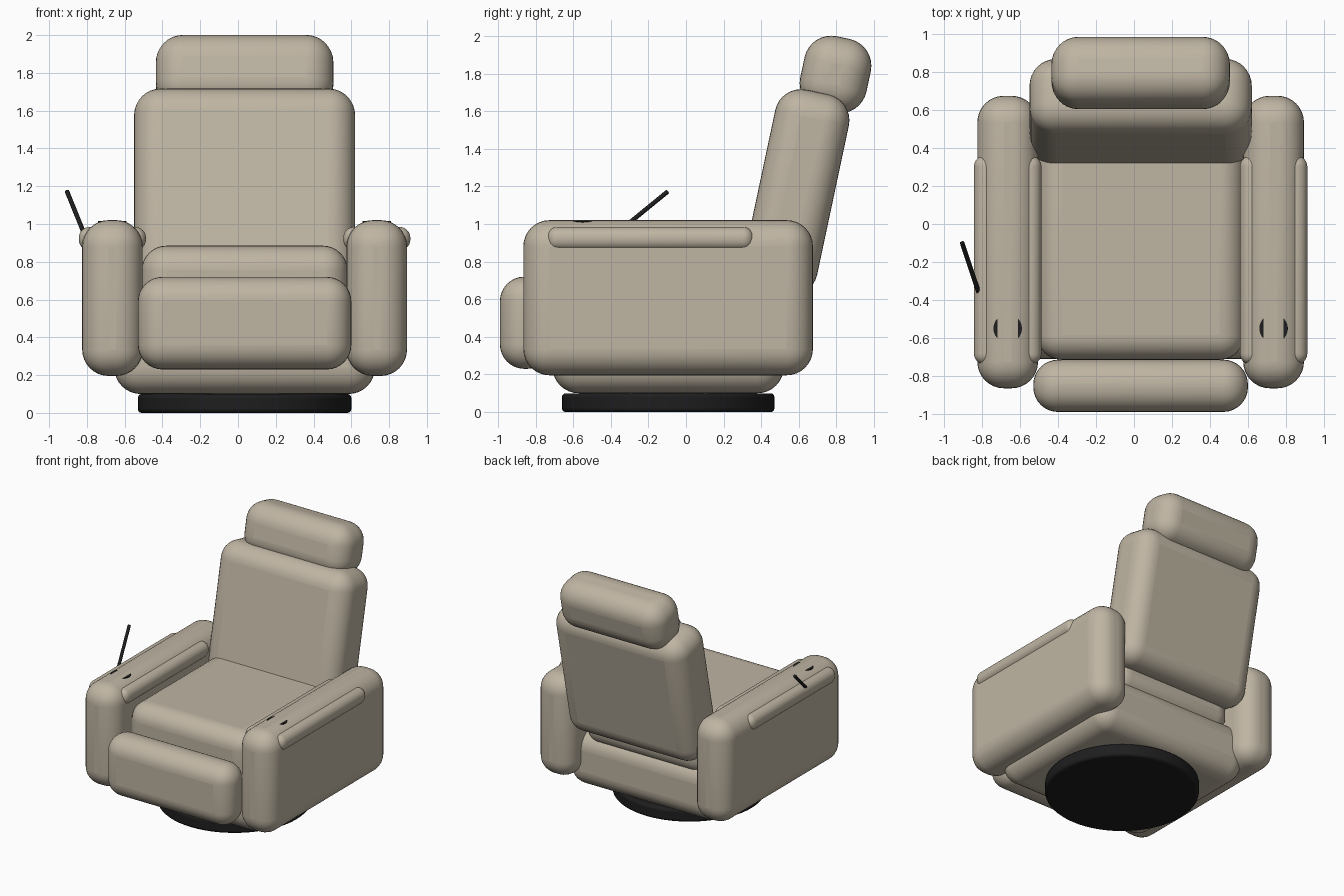
import bpy, math
from mathutils import Vector

if "Cube" in bpy.data.objects:
    bpy.data.objects.remove(bpy.data.objects["Cube"])

CX = 0.035  # chair centre line


def material(name, rgb):
    m = bpy.data.materials.new(name)
    m.diffuse_color = (*rgb, 1)
    m.use_nodes = True
    m.node_tree.nodes["Principled BSDF"].inputs["Base Color"].default_value = m.diffuse_color
    return m


BEIGE = material("beige_upholstery", (0.52, 0.46, 0.365))
BLACK = material("black_plastic", (0.013, 0.013, 0.014))


def finish(ob, name, mat, bevel=0, segments=8):
    ob.name = name
    ob.data.materials.append(mat)
    if bevel:
        b = ob.modifiers.new("rounding", 'BEVEL')
        b.width, b.segments = bevel, segments
        b.limit_method = 'ANGLE'
        b.angle_limit = math.radians(40)
    bpy.ops.object.shade_smooth_by_angle(angle=math.radians(35))
    return ob


def cushion(name, centre, size, bevel, tilt=0):
    """Rounded box, optionally leaning back."""
    bpy.ops.mesh.primitive_cube_add(size=1, location=centre)
    ob = bpy.context.object
    ob.scale = size
    bpy.ops.object.transform_apply(location=False, rotation=False, scale=True)
    ob.rotation_euler.x = -math.radians(tilt)
    return finish(ob, name, BEIGE, bevel)


def cylinder(name, centre, radius, height, bevel=0, sides=64):
    bpy.ops.mesh.primitive_cylinder_add(vertices=sides, radius=radius,
                                        depth=height, location=centre)
    return finish(bpy.context.object, name, BLACK, bevel, 3)


# swivel base and body
cylinder("swivel_base", (CX, -0.095, 0.05), 0.565, 0.10, 0.02)
cushion("body", (CX, -0.095, 0.325), (1.38, 1.23, 0.45), 0.14)

# seat, footrest, backrest and headrest
cushion("seat", (CX, -0.1, 0.67), (1.09, 1.23, 0.43), 0.13)
cushion("footrest", (CX, -0.852, 0.475), (1.13, 0.275, 0.49), 0.13)
cushion("backrest", (CX, 0.586, 1.168), (1.17, 0.40, 1.09), 0.14, 12)
cushion("headrest", (CX, 0.795, 1.795), (0.94, 0.36, 0.40), 0.145, 12)

# arms, each with a pad through it and a flush cup holder
for side, s in (("left", -1), ("right", 1)):
    x = CX + s * 0.70
    cushion(side + "_arm", (x, -0.095, 0.608), (0.32, 1.54, 0.825), 0.14)
    cushion(side + "_arm_pad", (x, -0.19, 0.922), (0.355, 1.10, 0.125), 0.058)
    cylinder(side + "_cup_holder", (x, -0.55, 1.0), 0.075, 0.032)

# recline lever
a, b = Vector((-0.815, -0.37, 0.95)), Vector((-0.905, -0.098, 1.172))
lever = cylinder("recline_lever", (a + b) / 2, 0.012, (b - a).length, sides=16)
lever.rotation_euler = (b - a).to_track_quat('Z', 'Y').to_euler()
